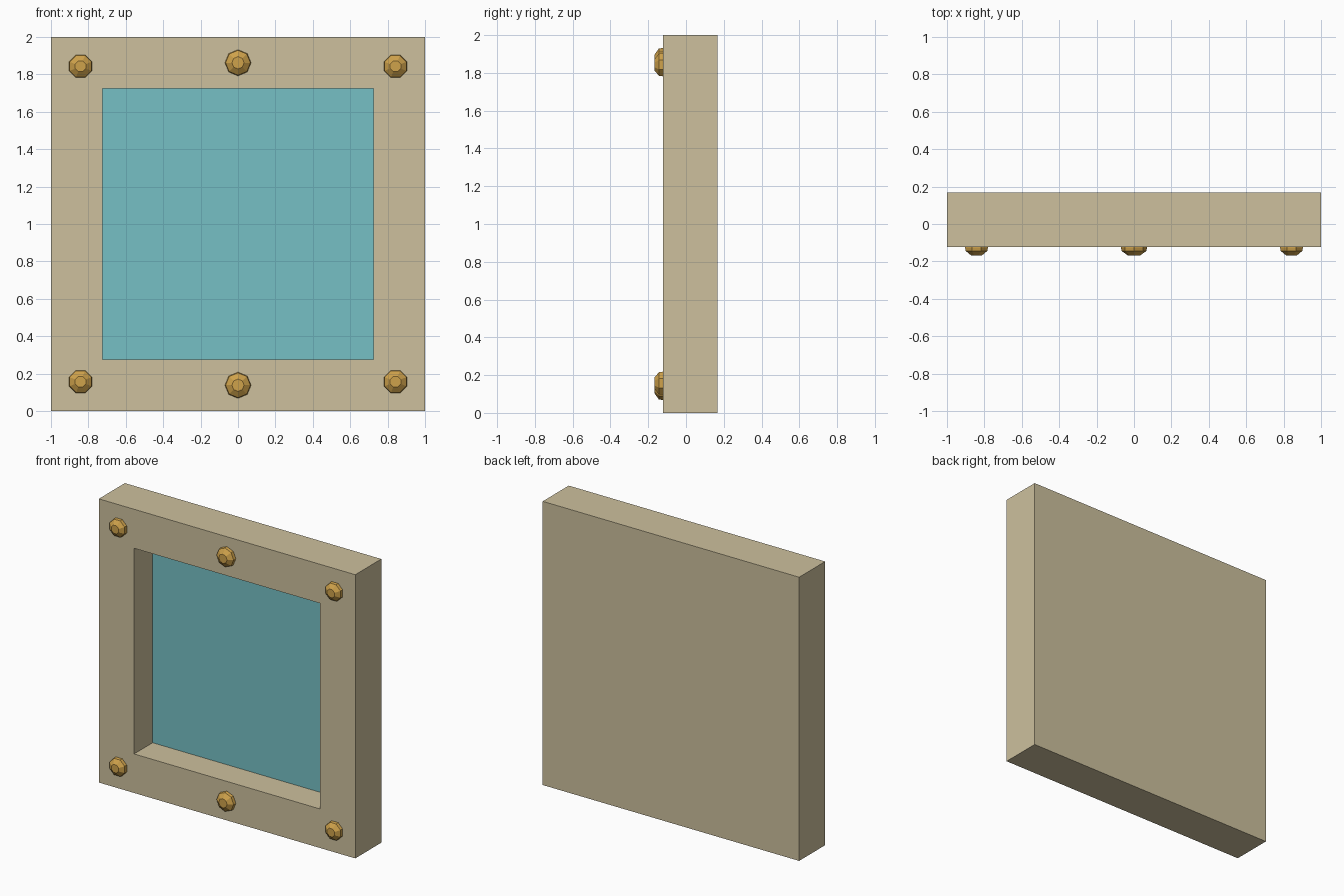
import bpy, bmesh
from math import pi, sin, cos

if "Cube" in bpy.data.objects:
    bpy.data.objects.remove(bpy.data.objects["Cube"])

FRONT, BACK = -0.122, 0.168
POCKET = 0.10        # y of the recess floor
PANE = 0.085         # y of the visible pane surface
BORDER = 0.275


def material(name, rgb):
    m = bpy.data.materials.new(name)
    m.diffuse_color = (*rgb, 1)
    m.use_nodes = True
    m.node_tree.nodes["Principled BSDF"].inputs["Base Color"].default_value = m.diffuse_color
    return m


def make_object(name, bm, mat):
    bmesh.ops.recalc_face_normals(bm, faces=bm.faces[:])
    me = bpy.data.meshes.new(name)
    bm.to_mesh(me)
    bm.free()
    me.materials.append(mat)
    ob = bpy.data.objects.new(name, me)
    bpy.context.collection.objects.link(ob)
    return ob


def box(x0, x1, y0, y1, z0, z1):
    bm = bmesh.new()
    bmesh.ops.create_cube(bm, size=1)
    bmesh.ops.scale(bm, vec=(x1 - x0, y1 - y0, z1 - z0), verts=bm.verts[:])
    bmesh.ops.translate(bm, vec=((x0 + x1) / 2, (y0 + y1) / 2, (z0 + z1) / 2), verts=bm.verts[:])
    bm.normal_update()
    return bm


def rivet(name, x, z, radius, turn, mat):
    # eight-sided faceted dome: (radius factor, y) rings from wall to tip
    profile = [(0.85, FRONT + 0.02), (1.0, FRONT - 0.003), (0.95, FRONT - 0.022), (0.47, -0.168)]
    bm = bmesh.new()
    rings = []
    for f, y in profile:
        rings.append([bm.verts.new((x + radius * f * cos(turn + i * pi / 4), y,
                                    z + radius * f * sin(turn + i * pi / 4))) for i in range(8)])
    for a, b in zip(rings, rings[1:]):
        for i in range(8):
            j = (i + 1) % 8
            bm.faces.new((a[i], a[j], b[j], b[i]))
    bm.faces.new(rings[0])
    bm.faces.new(rings[-1])
    make_object(name, bm, mat)


sand = material("sand", (0.61, 0.53, 0.34))
teal = material("teal", (0.18, 0.53, 0.56))
gold = material("gold", (0.62, 0.36, 0.07))

# Solid frame with a square pocket in the front
bm = box(-1, 1, FRONT, BACK, 0, 2)
front = min(bm.faces, key=lambda f: f.calc_center_median().y)
bmesh.ops.inset_region(bm, faces=[front], thickness=BORDER, use_even_offset=True)
floor = bmesh.ops.extrude_discrete_faces(bm, faces=[front])["faces"][0]
w = 1 - BORDER
# bridge the pocket walls to the pushed-back floor
bmesh.ops.translate(bm, vec=(0, POCKET - FRONT, 0), verts=floor.verts[:])
bmesh.ops.remove_doubles(bm, verts=bm.verts[:], dist=1e-5)
make_object("frame", bm, sand)

# Coloured pane at the bottom of the pocket
make_object("pane", box(-w, w, PANE, POCKET + 0.01, BORDER, 2 - BORDER), teal)

# Rivets: four corners plus larger ones at the middle of the top and bottom
for row, s in (("lower", -1), ("upper", 1)):
    rivet(row + "_middle_rivet", 0, 1 + s * 0.862, 0.07, 0, gold)
    for side, k in (("left", -1), ("right", 1)):
        rivet(f"{row}_{side}_rivet", k * 0.842, 1 + s * 0.843, 0.066, k * pi / 8, gold)
